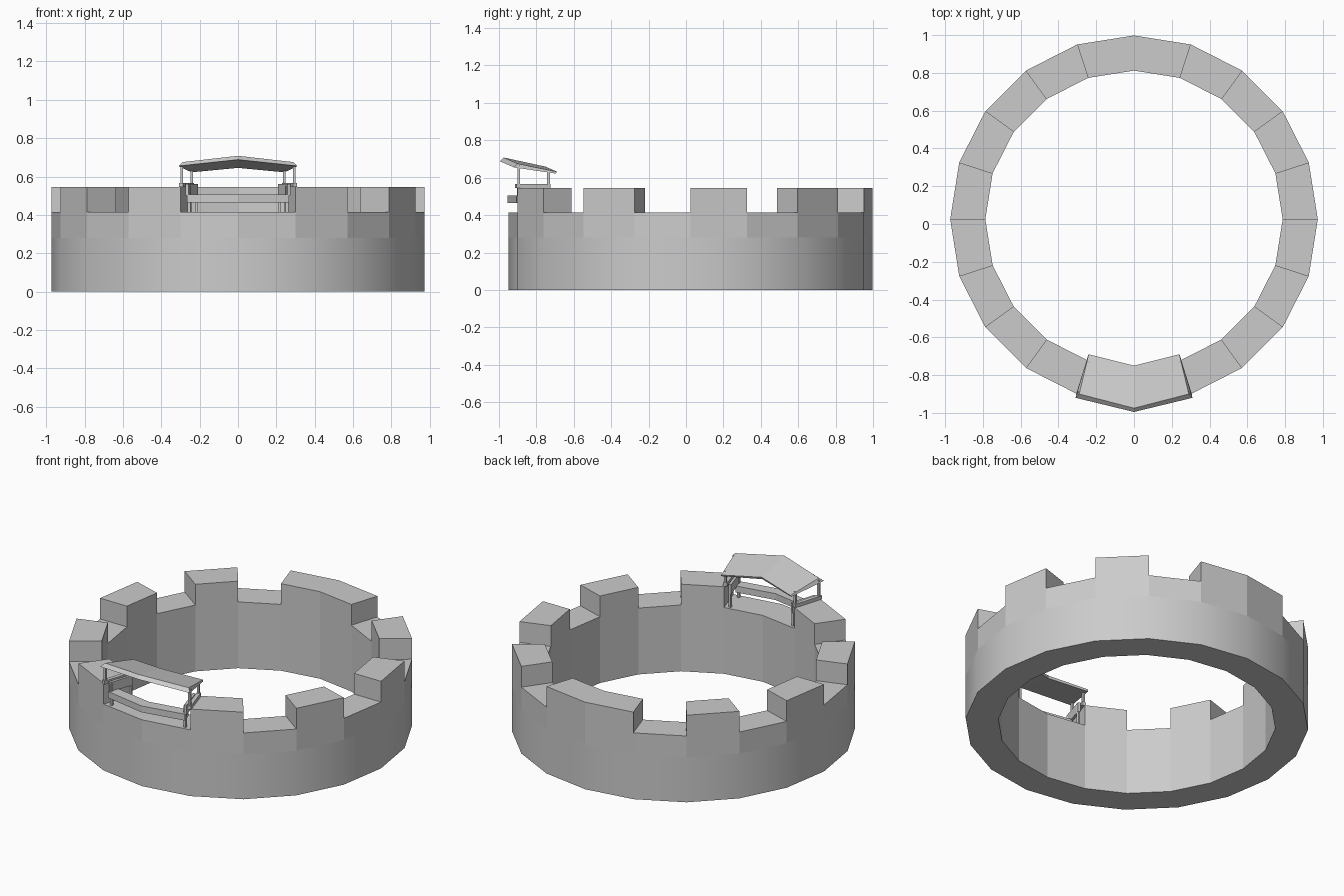
import bpy, bmesh
from math import sin, cos, radians
from mathutils import Vector

if "Cube" in bpy.data.objects:
    bpy.data.objects.remove(bpy.data.objects["Cube"])

N, RO, RI, CY = 20, 0.973, 0.787, 0.025
Z_SMOOTH, Z_LOW, Z_TOP = 0.28, 0.415, 0.545
MERLONS = {0, 2, 4, 5, 7, 9, 11, 13, 16, 18}


def finish(name, bm):
    bmesh.ops.remove_doubles(bm, verts=bm.verts, dist=1e-5)
    bmesh.ops.recalc_face_normals(bm, faces=bm.faces)
    me = bpy.data.meshes.new(name)
    bm.to_mesh(me)
    bm.free()
    ob = bpy.data.objects.new(name, me)
    bpy.context.collection.objects.link(ob)
    return ob


def polar(r, k, z):
    a = radians(k * 360 / N)
    return Vector((r * cos(a), CY + r * sin(a), z))


def hull(bm, pts):
    """Solid from two matching 4-point loops."""
    v = [bm.verts.new(p) for p in pts]
    for f in ((0, 1, 2, 3), (4, 5, 6, 7), (0, 1, 5, 4), (1, 2, 6, 5), (2, 3, 7, 6), (3, 0, 4, 7)):
        bm.faces.new([v[i] for i in f])


def beam(bm, a, b, w, h):
    """Horizontal-ish beam from a to b, width w and height h."""
    a, b = Vector(a), Vector(b)
    s = (b - a).cross(Vector((0, 0, 1))).normalized() * w / 2
    u = Vector((0, 0, h / 2))
    hull(bm, [p + d for p in (a, b) for d in (s + u, s - u, -s - u, -s + u)])


def post(bm, x, y, z0, z1, w=0.014):
    d = w / 2
    hull(bm, [(x + i * d, y + j * d, z) for z in (z0, z1)
              for i, j in ((-1, -1), (1, -1), (1, 1), (-1, 1))])


# ring wall: one closed shell with stepped battlements
bm = bmesh.new()


def quad(*pts):
    return bm.faces.new([bm.verts.new(p) for p in pts])


for k in range(N):
    top = Z_TOP if k in MERLONS else Z_LOW
    for r in (RO, RI):
        levels = [0, Z_SMOOTH, Z_LOW] + ([Z_TOP] if k in MERLONS else [])
        for z0, z1 in zip(levels, levels[1:]):
            f = quad(polar(r, k, z0), polar(r, k + 1, z0), polar(r, k + 1, z1), polar(r, k, z1))
            f.smooth = r == RO and z0 == 0
    for z in (0, top):
        quad(polar(RI, k, z), polar(RO, k, z), polar(RO, k + 1, z), polar(RI, k + 1, z))
    if (k in MERLONS) != ((k - 1) % N in MERLONS):
        quad(polar(RI, k, Z_LOW), polar(RO, k, Z_LOW), polar(RO, k, Z_TOP), polar(RI, k, Z_TOP))
wall = finish("battlement_wall", bm)
for e in wall.data.edges:
    a, b = (wall.data.vertices[i].co.z for i in e.vertices)
    e.use_edge_sharp = abs(a - b) < 1e-4

# canopy roof: two sloping slabs meeting at a centre ridge
bm = bmesh.new()
for s in (-1, 1):
    hull(bm, [(0, -0.975, 0.708), (0, -0.75, 0.659), (0, -0.755, 0.645), (0, -0.995, 0.688),
              (s * .29, -0.90, 0.675), (s * .24, -0.69, 0.632), (s * .243, -0.695, 0.622), (s * .31, -0.92, 0.655)])
bmesh.ops.remove_doubles(bm, verts=bm.verts, dist=1e-5)
inner = [f for f in bm.faces if all(abs(v.co.x) < 1e-5 for v in f.verts)]
bmesh.ops.delete(bm, geom=inner, context='FACES_ONLY')
finish("canopy_roof", bm)

# posts that carry the roof, and short counter legs
bm = bmesh.new()
for s in (-1, 1):
    post(bm, s * .293, -.895, .55, .665)
    post(bm, s * .241, -.735, .55, .642)
    post(bm, s * .255, -.885, .415, .55)
    post(bm, s * .218, -.75, .415, .55)
finish("canopy_posts", bm)

# side rails along the ends of the flanking merlons
bm = bmesh.new()
for s in (-1, 1):
    beam(bm, (s * .297, -.91, .556), (s * .24, -.728, .556), .024, .022)
    beam(bm, (s * .265, -.90, .53), (s * .215, -.74, .53), .016, .06)
finish("side_rails", bm)

# counter plank bent at the centre
bm = bmesh.new()
for s in (-1, 1):
    hull(bm, [(0, y, z) for y, z in ((-.955, .465), (-.955, .505), (-.885, .505), (-.885, .465))] +
         [(s * x, y, z) for x, y, z in ((.265, -.905, .465), (.265, -.905, .505), (.245, -.84, .505), (.245, -.84, .465))])
bmesh.ops.remove_doubles(bm, verts=bm.verts, dist=1e-5)
inner = [f for f in bm.faces if all(abs(v.co.x) < 1e-5 for v in f.verts)]
bmesh.ops.delete(bm, geom=inner, context='FACES_ONLY')
finish("front_counter", bm)
